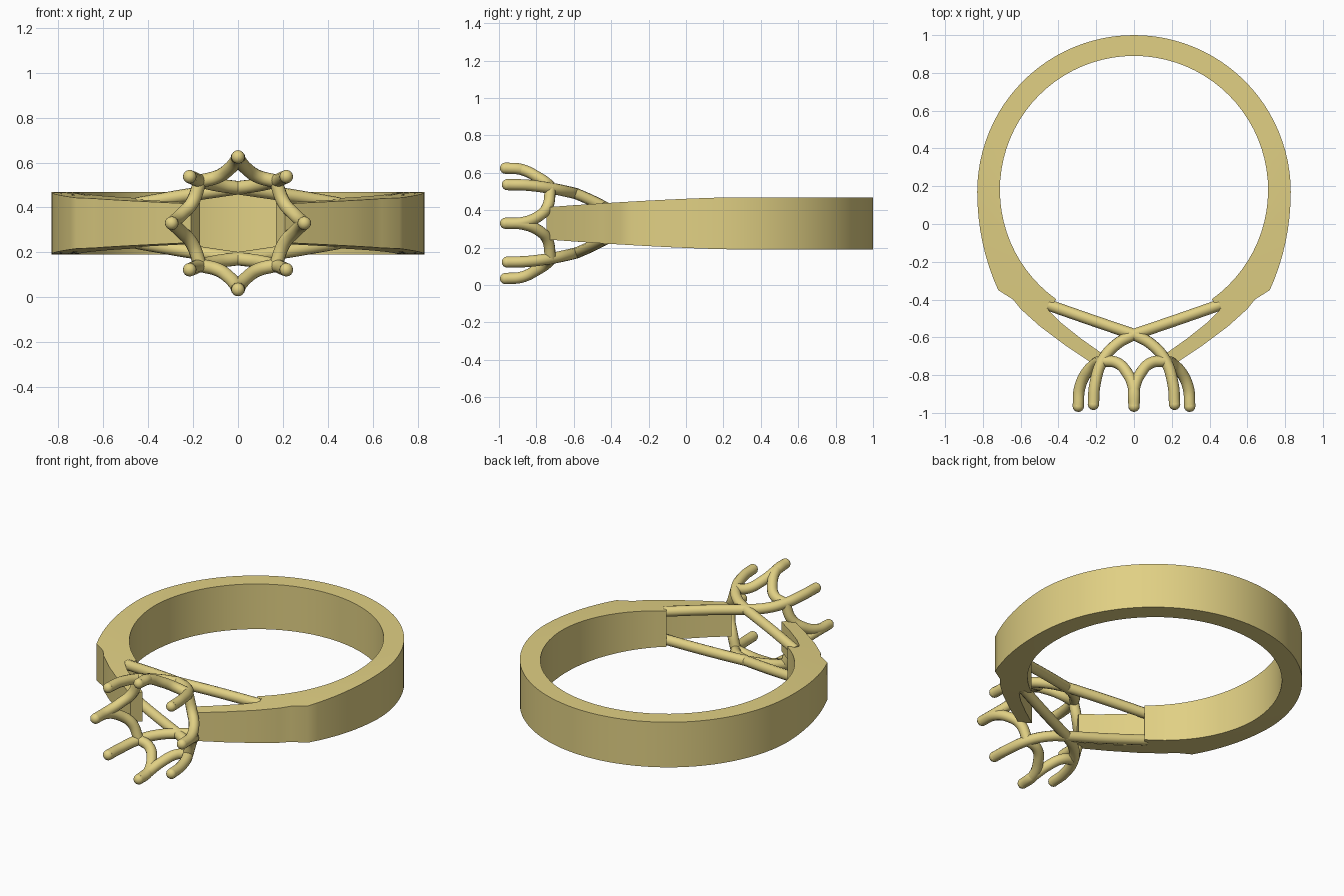
import bpy, bmesh, math
from mathutils import Vector

if "Cube" in bpy.data.objects:
    bpy.data.objects.remove(bpy.data.objects["Cube"])

ZC = 0.33    # height of the band's mid-plane
R = 0.03     # wire radius

gold = bpy.data.materials.new("gold")
gold.diffuse_color = (0.75, 0.63, 0.23, 1)
gold.use_nodes = True
gold.node_tree.nodes["Principled BSDF"].inputs["Base Color"].default_value = gold.diffuse_color


def finish(ob):
    ob.data.materials.append(gold)
    bpy.ops.object.select_all(action='DESELECT')
    ob.select_set(True)
    bpy.context.view_layer.objects.active = ob
    if ob.type == 'CURVE':
        bpy.ops.object.convert(target='MESH')
        ob = bpy.context.object
    bpy.ops.object.shade_smooth_by_angle(angle=math.radians(35))
    return ob


def wire(name, pts):
    """Round wire through points, given as (x, y, z relative to mid-plane)."""
    cu = bpy.data.curves.new(name, 'CURVE')
    cu.dimensions = '3D'
    cu.bevel_depth = R
    cu.bevel_resolution = 4
    cu.resolution_u = 8
    cu.use_fill_caps = True
    sp = cu.splines.new('BEZIER')
    sp.bezier_points.add(len(pts) - 1)
    for bp, (x, y, z) in zip(sp.bezier_points, pts):
        bp.co = (x, y, z + ZC)
        bp.handle_left_type = bp.handle_right_type = 'AUTO'
    ob = bpy.data.objects.new(name, cu)
    bpy.context.collection.objects.link(ob)
    return finish(ob)


def ball(name, x, y, z):
    """Rounded prong tip or joint."""
    bpy.ops.mesh.primitive_uv_sphere_add(segments=16, ring_count=8, radius=R,
                                         location=(x, y, z + ZC))
    bpy.context.object.name = name
    finish(bpy.context.object)


# Band: round at the back, tapering towards the head, open at the front
def half_height(y):
    t = min(1, max(0, (0.25 - y) / 1.0))
    return 0.139 - 0.053 * t ** 1.4


stations = []
for i in range(33):                       # round part: outer and inner arcs
    a = math.radians(90 - 90 * i / 24)
    ai = math.radians(90 - 144.5 * i / 32)
    ro = Vector((0.83 * math.cos(a), 0.17 + 0.83 * math.sin(a)))
    if a < 0:                             # outer side stretches to the front
        ro.y = 0.17 + 1.04 * math.sin(a)
    stations.append((ro, Vector((0.71 * math.cos(ai), 0.18 + 0.71 * math.sin(ai)))))
# stepped, thinner shoulder reaching the head
for o, i in [((0.64, -0.40), (0.412, -0.40)), ((0.60, -0.45), (0.455, -0.455)),
             ((0.50, -0.54), (0.39, -0.52)), ((0.36, -0.645), (0.28, -0.607)),
             ((0.21, -0.745), (0.17, -0.685))]:
    if o[1] < stations[-1][0].y:
        stations.append((Vector(o), Vector(i)))

bm = bmesh.new()
rings = []
for o, i in stations:
    ho, hi = half_height(o.y), half_height(i.y)
    rings.append([bm.verts.new((p.x, p.y, ZC + h)) for p, h in
                  ((o, ho), (i, hi), (i, -hi), (o, -ho))])
for a, b in zip(rings, rings[1:]):
    for k in range(4):
        bm.faces.new((a[k], a[(k + 1) % 4], b[(k + 1) % 4], b[k]))
bm.faces.new(rings[-1])
bmesh.ops.recalc_face_normals(bm, faces=bm.faces)
me = bpy.data.meshes.new("band")
bm.to_mesh(me)
bm.free()
band = bpy.data.objects.new("band", me)
bpy.context.collection.objects.link(band)
mirror = band.modifiers.new("mirror", 'MIRROR')
mirror.use_clip = True
finish(band)

# Head: eight prongs joined at four nodes, with crossing support wires
for sx in (1, -1):
    for sz in (1, -1):
        wire("corner_prong", [(sx * x, y, sz * z) for x, y, z in
             [(0.215, -0.955, 0.207), (0.207, -0.85, 0.204), (0.165, -0.72, 0.187),
              (0.09, -0.635, 0.17), (0, -0.585, 0.158)]])
        ball("corner_prong_tip", sx * 0.215, -0.955, sz * 0.207)
        wire("support_rail", [(0, -0.585, sz * 0.158), (sx * 0.22, -0.51, sz * 0.125),
                              (sx * 0.45, -0.43, sz * 0.085)])
        wire("upright_prong_branch", [(sx * x, y, sz * z) for x, y, z in
             [(0, -0.965, 0.295), (0, -0.88, 0.288), (0.035, -0.79, 0.245),
              (0.09, -0.735, 0.207), (0.168, -0.725, 0.187)]])
        wire("side_prong_branch", [(sx * x, y, sz * z) for x, y, z in
             [(0.295, -0.965, 0), (0.288, -0.87, 0.005), (0.25, -0.785, 0.04),
              (0.205, -0.74, 0.09), (0.168, -0.725, 0.187)]])
        ball("node", sx * 0.168, -0.725, sz * 0.187)
    ball("side_prong_tip", sx * 0.295, -0.965, 0)
    ball("upright_prong_tip", 0, -0.965, sx * 0.295)
    ball("rail_joint", 0, -0.585, sx * 0.158)
